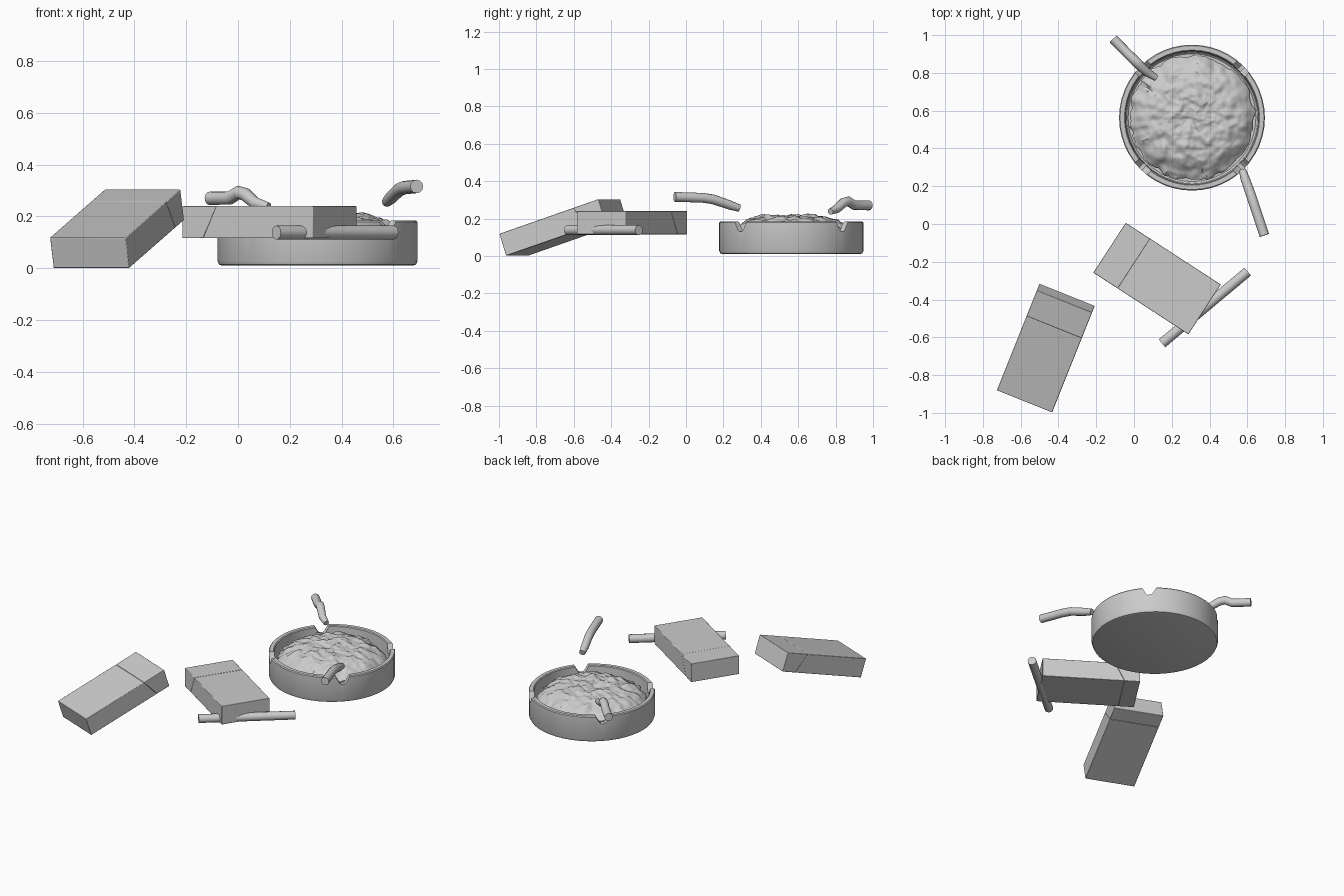
import bpy, bmesh, math
from mathutils import Vector, Matrix, noise

if "Cube" in bpy.data.objects:
    bpy.data.objects.remove(bpy.data.objects["Cube"])


def select(ob):
    bpy.ops.object.select_all(action='DESELECT')
    ob.select_set(True)
    bpy.context.view_layer.objects.active = ob


def finish(ob, angle=35):
    select(ob)
    bpy.ops.object.shade_smooth_by_angle(angle=math.radians(angle))
    return ob


def make(name, bm):
    bmesh.ops.recalc_face_normals(bm, faces=bm.faces)
    me = bpy.data.meshes.new(name)
    bm.to_mesh(me)
    bm.free()
    ob = bpy.data.objects.new(name, me)
    bpy.context.collection.objects.link(ob)
    return ob


def lathe(bm, rows, n, cap_start=True, cap_end=True):
    """Join rings of n vertices; point(i, angle) comes from each row function."""
    rings = [[bm.verts.new(row(2 * math.pi * k / n)) for k in range(n)] for row in rows]
    for a, b in zip(rings, rings[1:]):
        for k in range(n):
            bm.faces.new((a[k], a[(k + 1) % n], b[(k + 1) % n], b[k]))
    if cap_start:
        bm.faces.new(rings[0])
    if cap_end:
        bm.faces.new(rings[-1])


def extrude_profile(name, profile, depth, matrix):
    """Prism from an (x, z) profile, centred along y."""
    bm = bmesh.new()
    face = bm.faces.new([bm.verts.new((x, -depth / 2, z)) for x, z in profile])
    new = bmesh.ops.extrude_face_region(bm, geom=[face])['geom']
    bmesh.ops.translate(bm, vec=(0, depth, 0),
                        verts=[v for v in new if isinstance(v, bmesh.types.BMVert)])
    ob = make(name, bm)
    ob.data.transform(matrix)
    return ob


TRAY = Vector((0.307, 0.563, 0))

# Round tray bowl
bm = bmesh.new()
profile = [(0.366, 0.01), (0.380, 0.014), (0.386, 0.028), (0.386, 0.178), (0.381, 0.184),
           (0.358, 0.184), (0.353, 0.179), (0.348, 0.055), (0.338, 0.045)]
lathe(bm, [lambda a, r=r, z=z: TRAY + Vector((r * math.cos(a), r * math.sin(a), z))
           for r, z in profile], 48)
tray = make("ashtray", bm)

# Four V notches cut through the rim on the diagonals
notch = [(-0.054, 0.20), (-0.020, 0.139), (-0.010, 0.131), (0.010, 0.131),
         (0.020, 0.139), (0.054, 0.20)]
for i in range(4):
    a = math.radians(45 + 90 * i)
    at = TRAY + Vector((math.cos(a), math.sin(a), 0)) * 0.37
    cutter = extrude_profile("notch_cutter", notch, 0.16,
                             Matrix.Translation(at) @ Matrix.Rotation(a + math.pi / 2, 4, 'Z'))
    cutter.hide_render = True
    mod = tray.modifiers.new("notch", 'BOOLEAN')
    mod.object = cutter
    mod.operation = 'DIFFERENCE'
    mod.solver = 'EXACT'
    select(tray)
    bpy.ops.object.modifier_apply(modifier=mod.name)
    bpy.data.objects.remove(cutter)
finish(tray)


# Lumpy ash heap: noisy dome with a ragged edge
def ash_row(t):
    def point(a):
        d = Vector((math.cos(a), math.sin(a), 0))
        edge = 0.328 + 0.022 * noise.noise(d * 5) + 0.010 * noise.noise(d * 17)
        p = d * edge * min(t, 1)
        z = 0.125 + 0.088 * (1 - min(t, 1) ** 4)
        z += 0.018 * noise.noise(p * 13) + 0.010 * noise.noise(p * 30)
        z += 0.004 * noise.noise(p * 60)
        if t > 1:
            z = 0.047
        return TRAY + Vector((p.x, p.y, z))
    return point


bm = bmesh.new()
lathe(bm, [ash_row(i / 44) for i in range(1, 46)], 128)
finish(make("ash_heap", bm), 50)


# Flip-top packs: body and lid meet on a slanted seam
def pack(name, centre, heading, tilt):
    L, W, T = 0.60, 0.315, 0.124
    top, low = L / 2 - 0.155, L / 2 - 0.095
    m = (Matrix.Translation(centre) @ Matrix.Rotation(math.radians(heading), 4, 'Z')
         @ Matrix.Rotation(-math.radians(tilt), 4, 'Y'))
    h = T / 2
    parts = {"body": [(-L / 2, -h), (low, -h), (top, h), (-L / 2, h)],
             "lid": [(low, -h), (L / 2, -h), (L / 2, h), (top, h)]}
    for part, prof in parts.items():
        ob = extrude_profile(f"{name}_{part}", prof, W, m)
        mod = ob.modifiers.new("edge", 'BEVEL')
        mod.width = 0.003
        mod.segments = 2
        finish(ob)


pack("left_pack", (-0.467, -0.657, 0.1525), 68.2, 18)
pack("right_pack", (0.122, -0.289, 0.178), 147, 0)


# Cigarettes: round tubes along short paths
def tube(name, points, radius, radii=None):
    cu = bpy.data.curves.new(name, 'CURVE')
    cu.dimensions = '3D'
    cu.bevel_depth = radius
    cu.bevel_resolution = 4
    cu.use_fill_caps = True
    sp = cu.splines.new('POLY')
    sp.points.add(len(points) - 1)
    for i, (p, co) in enumerate(zip(sp.points, points)):
        p.co = (*co, 1)
        p.radius = radii[i] if radii else 1
    ob = bpy.data.objects.new(name, cu)
    bpy.context.collection.objects.link(ob)
    select(ob)
    bpy.ops.object.convert(target='MESH')
    finish(bpy.context.object, 40)


tube("straight_cigarette", [(0.148, -0.632, 0.138), (0.602, -0.252, 0.138)], 0.027)
tube("front_stub", [(0.574, 0.285, 0.256), (0.590, 0.235, 0.272), (0.622, 0.145, 0.303),
                    (0.640, 0.090, 0.311), (0.690, -0.060, 0.316)],
     0.026, [0.75, 0.95, 1, 1, 1])
tube("back_stub", [(0.118, 0.772, 0.237), (0.066, 0.806, 0.252), (0.028, 0.842, 0.285),
                   (0.002, 0.868, 0.293), (-0.030, 0.898, 0.272), (-0.110, 0.980, 0.270)],
     0.026, [0.65, 0.9, 1, 1, 1, 1])
